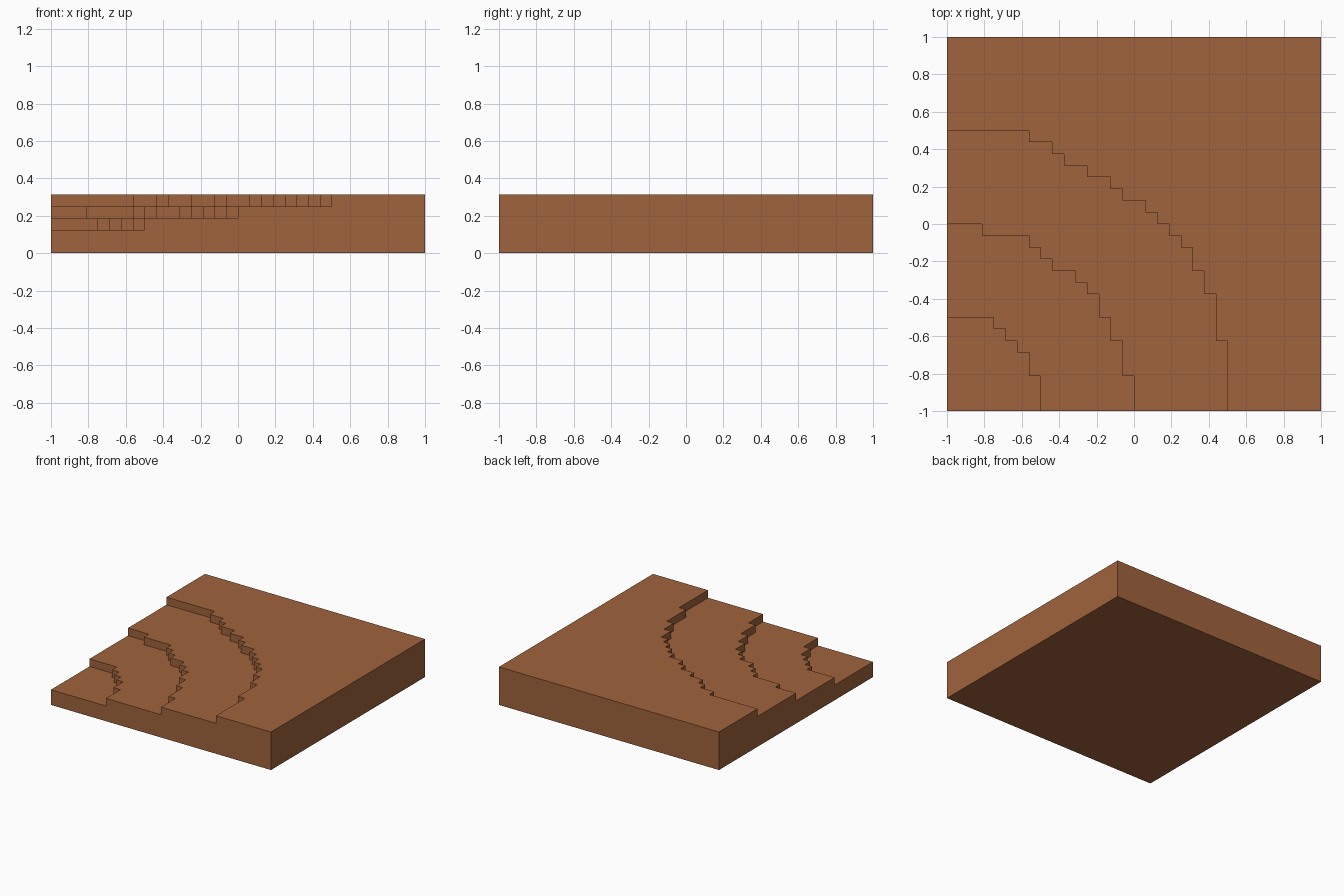
import bpy
import bmesh

if "Cube" in bpy.data.objects:
    bpy.data.objects.remove(bpy.data.objects["Cube"], do_unlink=True)

U = 1 / 16                    # size of one grid cell
N = 32                        # cells along each side
HEIGHTS = [2, 3, 4, 5]        # terrace heights in cells, lowest first

# Outer corners (x, y) of each stepped riser, in cells from the low corner
RISERS = [
    [(4, 8), (5, 7), (6, 6), (7, 5), (8, 3)],
    [(3, 16), (7, 15), (8, 14), (9, 13), (11, 12), (12, 11), (13, 10),
     (14, 8), (15, 6), (16, 3)],
    [(7, 24), (9, 23), (10, 22), (12, 21), (14, 20), (15, 19), (17, 18),
     (18, 17), (19, 16), (20, 15), (21, 14), (22, 12), (23, 10), (24, 6)],
]


def stair_path(corners):
    """Zigzag line from the left edge to the front edge."""
    path = [(0, corners[0][1])]
    for i, (x, y) in enumerate(corners):
        next_y = corners[i + 1][1] if i + 1 < len(corners) else 0
        path += [(x, y), (x, next_y)]
    return path


bm = bmesh.new()


def face(points):
    bm.faces.new([bm.verts.new((x * U - 1, y * U - 1, z * U)) for x, y, z in points])


paths = [stair_path(c) for c in RISERS]

# Terrace tops, each lying between two neighbouring risers
bounds = [[(0, 0)]] + paths + [[(0, N), (N, N), (N, 0)]]
for z, inner, outer in zip(HEIGHTS, bounds, bounds[1:]):
    face([(x, y, z) for x, y in inner + outer[::-1]])

# Vertical risers
for path, low, high in zip(paths, HEIGHTS, HEIGHTS[1:]):
    for (ax, ay), (bx, by) in zip(path, path[1:]):
        face([(ax, ay, low), (bx, by, low), (bx, by, high), (ax, ay, high)])

# Stepped front and left walls share one outline
outline = [(0, 0), (0, HEIGHTS[0])]
for path, low, high in zip(paths, HEIGHTS, HEIGHTS[1:]):
    edge = path[-1][0]
    outline += [(edge, low), (edge, high)]
outline += [(N, HEIGHTS[-1]), (N, 0)]
face([(d, 0, z) for d, z in outline])
face([(0, d, z) for d, z in outline])

# Plain back wall, right-hand wall and underside
top = HEIGHTS[-1]
face([(0, N, 0), (N, N, 0), (N, N, top), (0, N, top)])
face([(N, 0, 0), (N, N, 0), (N, N, top), (N, 0, top)])
face([(0, 0, 0), (N, 0, 0), (N, N, 0), (0, N, 0)])

bmesh.ops.remove_doubles(bm, verts=bm.verts, dist=U * 0.01)
bmesh.ops.recalc_face_normals(bm, faces=bm.faces)

mesh = bpy.data.meshes.new("terraced_ground")
bm.to_mesh(mesh)
bm.free()

# Earth brown material
colour = (0.35, 0.125, 0.045, 1)
earth = bpy.data.materials.new("earth_brown")
earth.use_nodes = True
earth.diffuse_color = colour
for node in earth.node_tree.nodes:
    if node.type == "BSDF_PRINCIPLED":
        node.inputs["Base Color"].default_value = colour
mesh.materials.append(earth)

ground = bpy.data.objects.new("terraced_ground", mesh)
bpy.context.collection.objects.link(ground)
